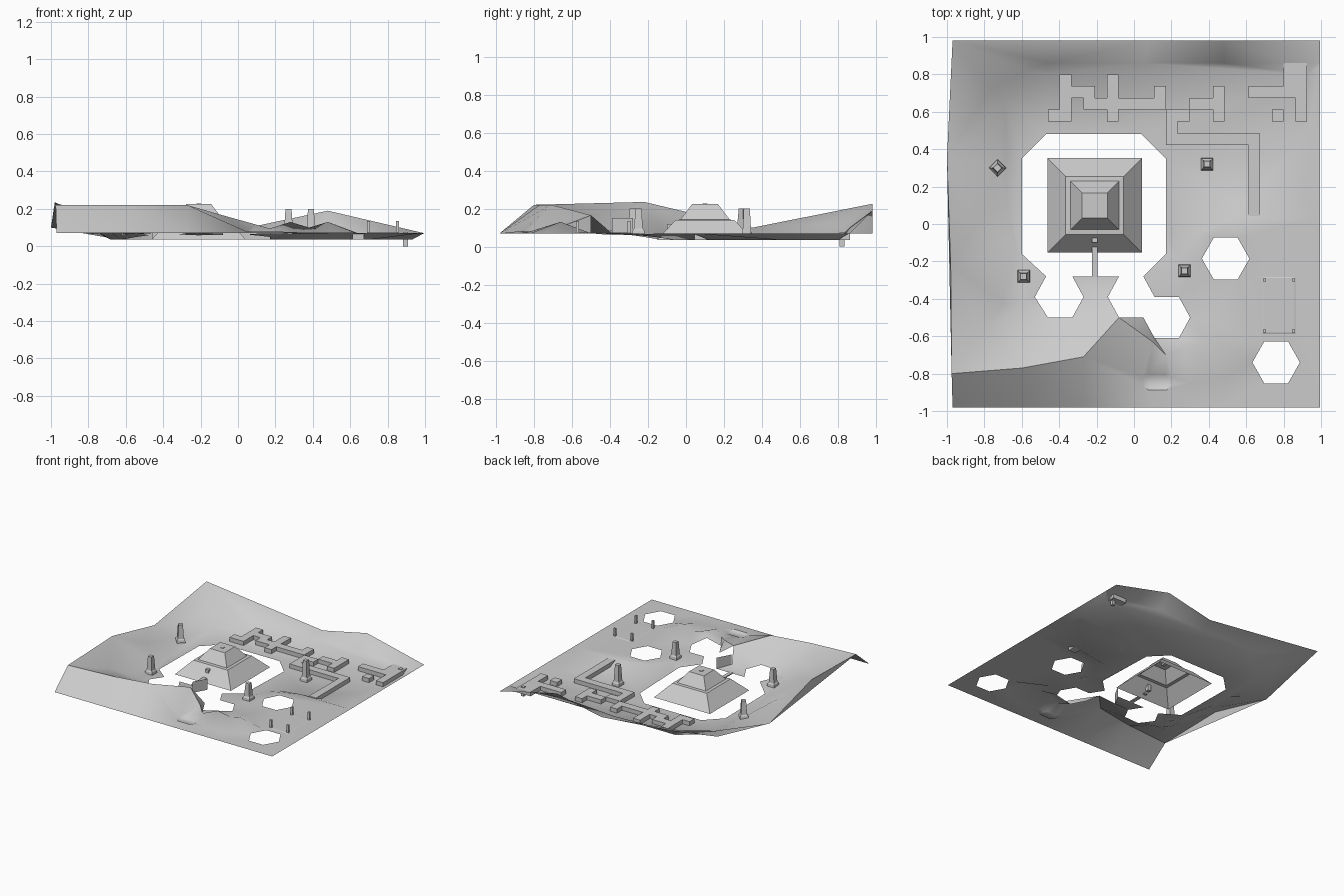
import bpy, bmesh, math
from mathutils import Vector
from mathutils.bvhtree import BVHTree
from mathutils.geometry import delaunay_2d_cdt

old = bpy.data.objects.get("Cube")
if old:
    bpy.data.objects.remove(old, do_unlink=True)

U = 0.01  # lengths below are in hundredths

stone = bpy.data.materials.new("light grey stone")
stone.use_nodes = True
grey = (0.6, 0.6, 0.6, 1)
stone.diffuse_color = grey
for node in stone.node_tree.nodes:
    if node.type == 'BSDF_PRINCIPLED':
        node.inputs["Base Color"].default_value = grey


def finish(bm, name, smooth=False):
    mesh = bpy.data.meshes.new(name)
    bm.to_mesh(mesh)
    bm.free()
    mesh.materials.append(stone)
    obj = bpy.data.objects.new(name, mesh)
    bpy.context.collection.objects.link(obj)
    if smooth:
        bpy.ops.object.select_all(action='DESELECT')
        obj.select_set(True)
        bpy.context.view_layer.objects.active = obj
        bpy.ops.object.shade_smooth_by_angle(angle=math.radians(40))


def square(hx, hy=None, turn=0):
    hy = hx if hy is None else hy
    c, s = math.cos(turn), math.sin(turn)
    return [(x * c - y * s, x * s + y * c)
            for x, y in ((-hx, -hy), (hx, -hy), (hx, hy), (-hx, hy))]


def loft(name, centre, rings, bottom=True):
    """Stack of (outline, height) rings joined by side faces."""
    bm = bmesh.new()
    loops = [[bm.verts.new(((centre[0] + x) * U, (centre[1] + y) * U, z * U))
              for x, y in outline] for outline, z in rings]
    for low, high in zip(loops, loops[1:]):
        n = len(low)
        for i in range(n):
            j = (i + 1) % n
            bm.faces.new((low[i], low[j], high[j], high[i]))
    bm.faces.new(loops[-1])
    if bottom:
        bm.faces.new(loops[0][::-1])
    finish(bm, name)


def hexagon(cx, cy):
    rx, ry = 12.7, 11.2
    return [(cx + rx * a, cy + ry * b) for a, b in
            ((1, 0), (.5, 1), (-.5, 1), (-1, 0), (-.5, -1), (.5, -1))]


def inside(p, poly):
    odd = False
    for (ax, ay), (bx, by) in zip(poly, poly[1:] + poly[:1]):
        if (ay > p[1]) != (by > p[1]):
            if p[0] < ax + (p[1] - ay) * (bx - ax) / (by - ay):
                odd = not odd
    return odd


# Terrain: outer border, creases and loose height points
border = [(-97, -98, 7), (-60, -98, 7), (-27, -98, 7), (10, -98, 7),
          (45, -98, 7), (99.5, -98, 7), (99.5, 3, 7), (99.5, 86, 7),
          (99.5, 98, 7), (48, 98, 19), (8, 98, 10.5), (-97, 98, 22.5),
          (-100, 35, 10), (-98, -22, 23.5), (-97.5, -80, 22)]
creases = [
    # basin rim, basin floor, front edge of the basin
    [(-46, 86, 9), (5, 86, 7.5), (48, 86, 10), (81, 86, 7), (96, 86, 7)],
    [(19, -6, 3.5), (30, 5, 3.5), (55, 9, 3.5), (70, 12, 3.5), (88, 40, 3.5),
     (93, 50, 3.5), (93, 80, 3.5), (-46, 80, 3.5), (-69, 66, 4.5),
     (-68, 10, 3.5), (-63, -12, 3.5)],
    [(98, 3, 7), (53, 3, 7), (34, -5, 7), (24, -19, 6.5), (18, -25, 6.5)],
    # crest of the front hill, ending in a cliff above the bays
    [(-60, -77, 22), (-27, -71, 22), (-8, -50, 16.5), (10, -63, 11.5)],
]
loose = [(-73, 30, 6), (-84, 0, 13), (-77, 72, 12), (-58, 82, 11),
         (-59, -28, 6), (-78, -55, 15), (-56, -62, 14), (-60, -44, 6.5),
         (-70, -42, 9), (-38, -61, 14), (-46, -50, 7), (-33, -50, 7.5),
         (-33, -28, 6), (-8, -28, 6), (-14, -39, 7), (-27, -39, 6.5),
         (5, -50, 7), (11, -61, 7), (17, -70, 9.5),
         (28, -66, 13), (30, -85, 7), (38, -64, 10), (93, 10, 7),
         (48, -66, 13), (50, -82, 7), (64, -62, 7), (40, -50, 7),
         (30, -50, 7), (64, -30, 7)]

points, edges = [], []


def add_line(line, closed=False):
    start = len(points)
    points.extend(line)
    edges.extend((start + i, start + i + 1) for i in range(len(line) - 1))
    if closed:
        edges.append((len(points) - 1, start))


add_line(border, True)
for crease in creases:
    add_line(crease)
points.extend(loose)

# Shallow eight-sided trough sunk in the front slope
trough = [(sx * x, sy * y) for sx, sy, x, y in
          ((-1, -1, 8, 2), (-1, -1, 5, 4.7), (1, -1, 5, 4.7), (1, -1, 8, 2),
           (1, 1, 8, 2), (1, 1, 5, 4.7), (-1, 1, 5, 4.7), (-1, 1, 8, 2))]
for size, z in ((1, 8), (0.8, 7)):
    add_line([(12.5 + x * size, -84 + y * size, z) for x, y in trough], True)


def triangulate():
    flat = [Vector((p[0] * U, p[1] * U)) for p in points]
    out = delaunay_2d_cdt(flat, edges, [], 0, 1e-5)
    return out[0], out[2], out[3]


known = len(points)
verts, faces, origin = triangulate()
coarse = [Vector((v[0], v[1], points[min(ids)][2] * U if ids else 0.07))
          for v, ids in zip(verts, origin)]
ground = BVHTree.FromPolygons(coarse, [tuple(f) for f in faces])


def ground_height(x, y):
    hit = ground.ray_cast(Vector((x, y, 1)), Vector((0, 0, -1)))[0]
    return hit.z if hit else 0.07


# Openings: the moat with its joined bays, and two separate hexagons
moat = [(-60, 35), (-60, -16), (-47, -28), (-53, -39), (-46, -50), (-33, -50),
        (-27, -39), (-33, -28), (-8, -28), (-14, -39), (-8, -50), (5, -50),
        (11, -61), (24, -61), (30, -50), (24, -39), (11, -39), (5, -28),
        (17, -16), (17, 35), (4, 48), (-47, 48)]
holes = [moat, hexagon(49, -18.5), hexagon(76, -74)]
for hole in holes:
    add_line(hole, True)

verts, faces, origin = triangulate()
bm = bmesh.new()
sheet = []
for v, ids in zip(verts, origin):
    fixed = [i for i in ids if i < known]
    z = points[fixed[0]][2] * U if fixed else ground_height(v[0], v[1])
    sheet.append(bm.verts.new((v[0], v[1], z)))
for f in faces:
    mid = sum((Vector(verts[i][:]) for i in f), Vector((0, 0))) / len(f) / U
    if not any(inside(mid, hole) for hole in holes):
        bm.faces.new([sheet[i] for i in f])
bmesh.ops.delete(bm, geom=[v for v in bm.verts if not v.link_faces],
                 context='VERTS')
bmesh.ops.recalc_face_normals(bm, faces=bm.faces[:])
if sum(f.normal.z for f in bm.faces) < 0:
    bmesh.ops.reverse_faces(bm, faces=bm.faces[:])
finish(bm, "terrain", smooth=True)

# Upright panel on the edge of the middle bay
bm = bmesh.new()
bm.faces.new([bm.verts.new((x * U, y * U, z * U)) for x, y, z in
              ((-14, -39, 6), (-8, -28, 6), (-8, -28, 15), (-14, -39, 15))])
finish(bm, "upright_panel")

# Maze of low walls, one character per square cell
plan = ["....................##",
        ".#...#..............##",
        ".###.#...#....#..#####",
        ".#.#######..###......#",
        "##...#....##..#....#.#",
        "..........#",
        "..........########"] + ["." * 17 + "#"] * 6
cell = 6.3
bm = bmesh.new()
for row, text in enumerate(plan):
    for col, mark in enumerate(text):
        if mark == "#":
            x, y = -46 + col * cell, 86.3 - row * cell
            bm.faces.new([bm.verts.new((a * U, b * U, 0.036)) for a, b in
                          ((x, y - cell), (x + cell, y - cell),
                           (x + cell, y), (x, y))])
bmesh.ops.remove_doubles(bm, verts=bm.verts[:], dist=1e-4)
raised = bmesh.ops.extrude_face_region(bm, geom=bm.faces[:])["geom"]
for v in raised:
    if isinstance(v, bmesh.types.BMVert):
        v.co.z = 0.07
bmesh.ops.recalc_face_normals(bm, faces=bm.faces[:])
bmesh.ops.dissolve_limit(bm, angle_limit=0.01, verts=bm.verts[:],
                         edges=bm.edges[:])
finish(bm, "maze_walls")

# Stepped pyramid, open underneath, with its walkway
heart = (-21, 10)
loft("stepped_pyramid", heart,
     [(square(25.3), 3.5), (square(15.5), 14), (square(13), 14.2),
      (square(6.7), 22.5)], bottom=False)
loft("pyramid_top_block", heart, [(square(1.3), 21), (square(1.3), 22.8)])
loft("walkway", (-21, -20), [(square(1.5, 8.5), 5.8), (square(1.5, 8.5), 6.6)])
loft("walkway_block", (-21, -8.5), [(square(1.4), 7), (square(1.4), 12)])

# Four tapered pillars
for i, (x, y, turn) in enumerate([(-73, 30, math.pi / 4), (39, 32, 0),
                                  (27, -25, 0), (-59, -28, 0)]):
    z = ground_height(x * U, y * U) / U
    loft(f"pillar_{i + 1}", (x, y),
         [(square(3.3, turn=turn), z), (square(3, turn=turn), z + 2),
          (square(2.3, turn=turn), z + 3), (square(1.6, turn=turn), 20)])

# Low pad with four corner posts
loft("pad", (77.5, -43.5), [(square(9.5, 15.5), 6.9), (square(8, 14.5), 7.3)])
for sx, side in ((-1, "right"), (1, "left")):
    for sy, end in ((-1, "front"), (1, "back")):
        loft(f"post_{end}_{side}", (77.5 + 7.7 * sx, -43.5 + 13.6 * sy),
             [(square(0.8), 7), (square(0.8), 13.5)])

# Sunken post in the far corner
loft("corner_post", (89.5, 82), [(square(1.3), 0), (square(1.3), 7.5)])
